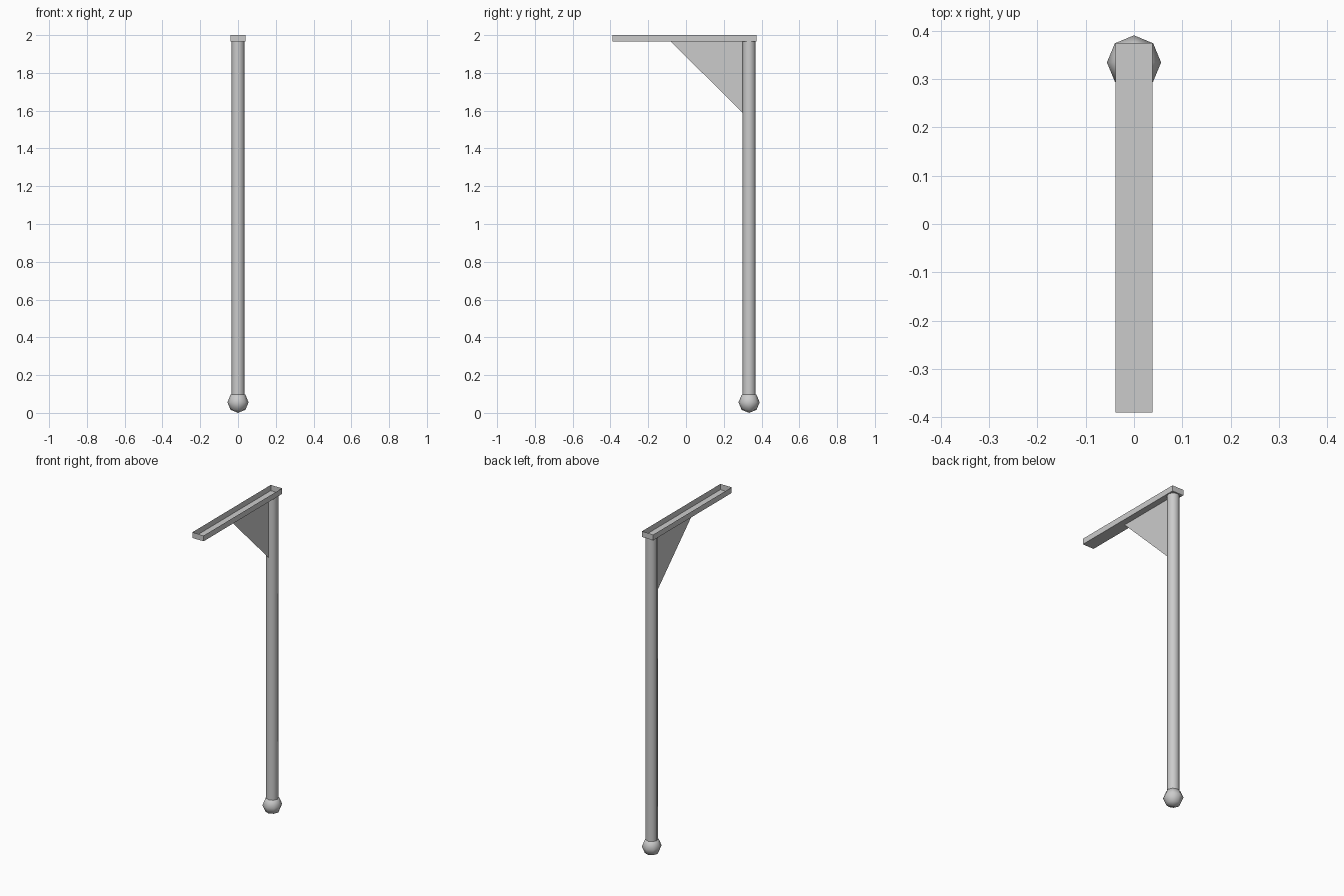
import bpy
import bmesh
from mathutils import Matrix

cube = bpy.data.objects.get("Cube")
if cube:
    bpy.data.objects.remove(cube, do_unlink=True)

POST_Y = 0.334          # post axis
BEAM_Z = 1.965          # underside of the tray beam
SIDES = 8

grey = bpy.data.materials.new("plain_grey")
grey.use_nodes = True
colour = (0.6, 0.6, 0.6, 1)
grey.diffuse_color = colour
grey.node_tree.nodes["Principled BSDF"].inputs["Base Color"].default_value = colour


def add_part(name, bm, smooth=False):
    mesh = bpy.data.meshes.new(name)
    for face in bm.faces:
        face.smooth = smooth
    bm.to_mesh(mesh)
    bm.free()
    mesh.materials.append(grey)
    obj = bpy.data.objects.new(name, mesh)
    bpy.context.collection.objects.link(obj)
    return obj


# Faceted ball at the foot
bm = bmesh.new()
bmesh.ops.create_uvsphere(bm, u_segments=SIDES, v_segments=4, radius=0.056,
                          matrix=Matrix.Translation((0, POST_Y, 0.056)))
add_part("foot_ball", bm, smooth=True)

# Upright post, running from inside the ball to the beam
bottom = 0.06
bm = bmesh.new()
bmesh.ops.create_cone(bm, cap_ends=False, segments=SIDES, radius1=0.035,
                      radius2=0.035, depth=BEAM_Z - bottom,
                      matrix=Matrix.Translation((0, POST_Y, (BEAM_Z + bottom) / 2)))
add_part("post", bm, smooth=True)

# Tray-shaped beam: a thin-walled box left open on top
front, back, width = -0.39, 0.374, 0.077
bm = bmesh.new()
bmesh.ops.create_cube(bm, size=1, matrix=Matrix.Translation(
    (0, (front + back) / 2, (BEAM_Z + 2) / 2)) @ Matrix.Diagonal(
    (width, back - front, 2 - BEAM_Z, 1)))
bm.normal_update()
top = [f for f in bm.faces if f.normal.z > 0.9]
bmesh.ops.delete(bm, geom=top, context="FACES")
add_part("beam_tray", bm)

# Flat triangular brace between post and beam
bm = bmesh.new()
corners = [(-0.08, BEAM_Z), (POST_Y - 0.035, 1.59), (POST_Y - 0.035, BEAM_Z)]
bm.faces.new([bm.verts.new((0, y, z)) for y, z in corners])
add_part("brace", bm)
